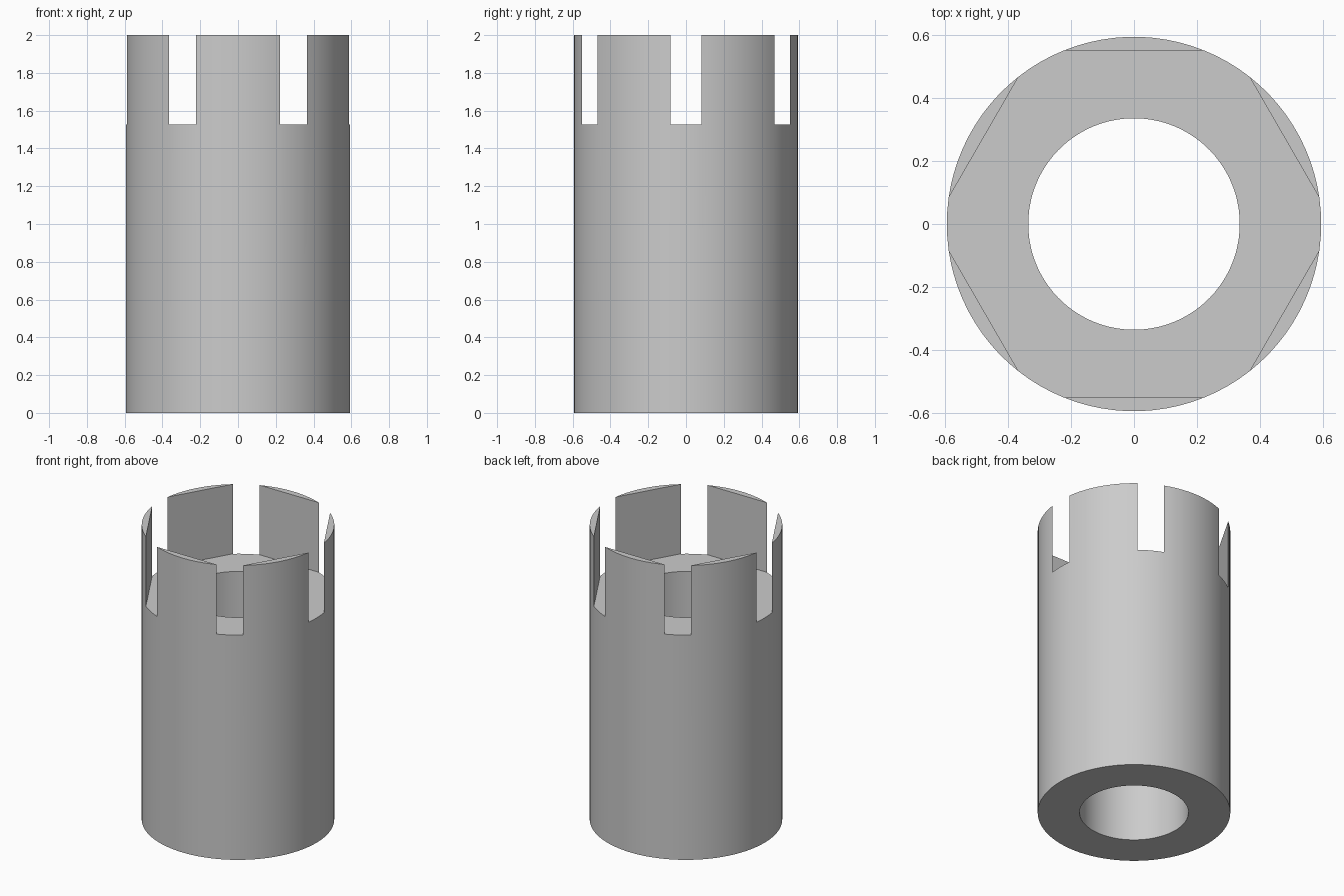
import bpy, bmesh
from math import sin, cos, radians

cube = bpy.data.objects.get("Cube")
if cube:
    bpy.data.objects.remove(cube)

OUTER, INNER = 0.593, 0.335
FLOOR, TOP = 1.527, 2.0
STEP = 4                      # degrees per wall facet
COUNT = 360 // STEP
SECTOR = COUNT // 6           # facets per notch + tooth
NOTCH = 4                     # facets per notch

metal = bpy.data.materials.new("light grey metal")
metal.use_nodes = True
grey = (0.6, 0.6, 0.6, 1)
metal.diffuse_color = grey
metal.node_tree.nodes["Principled BSDF"].inputs["Base Color"].default_value = grey

bm = bmesh.new()


def ring(radius, z, indices=range(COUNT)):
    angles = [radians(i * STEP - NOTCH * STEP / 2) for i in indices]
    return [bm.verts.new((radius * cos(a), radius * sin(a), z)) for a in angles]


def bridge(a, b, i):
    j = (i + 1) % COUNT
    bm.faces.new((a[i], a[j], b[j], b[i]))


# Hollow sleeve
out_low, out_high = ring(OUTER, 0), ring(OUTER, FLOOR)
in_low, in_high = ring(INNER, 0), ring(INNER, FLOOR)
for i in range(COUNT):
    bridge(out_low, out_high, i)
    bridge(in_high, in_low, i)
    bridge(in_low, out_low, i)
    if i % SECTOR < NOTCH:
        bridge(out_high, in_high, i)

# Six teeth: curved outside, flat inside, with the ledge behind each
for s in range(6):
    ids = range(s * SECTOR + NOTCH, (s + 1) * SECTOR + 1)
    tip = ring(OUTER, TOP, ids)
    base = [out_high[i % COUNT] for i in ids]
    bore = [in_high[i % COUNT] for i in ids]
    for k in range(len(tip) - 1):
        bm.faces.new((base[k], base[k + 1], tip[k + 1], tip[k]))
    bm.faces.new(tip)
    bm.faces.new((base[0], tip[0], tip[-1], base[-1]))
    bm.faces.new([base[0], base[-1]] + bore[::-1])

bmesh.ops.recalc_face_normals(bm, faces=bm.faces)
mesh = bpy.data.meshes.new("castellated_sleeve")
bm.to_mesh(mesh)
bm.free()
mesh.materials.append(metal)

sleeve = bpy.data.objects.new("castellated_sleeve", mesh)
bpy.context.collection.objects.link(sleeve)
bpy.ops.object.select_all(action="DESELECT")
sleeve.select_set(True)
bpy.context.view_layer.objects.active = sleeve
bpy.ops.object.shade_smooth_by_angle(angle=radians(20))
